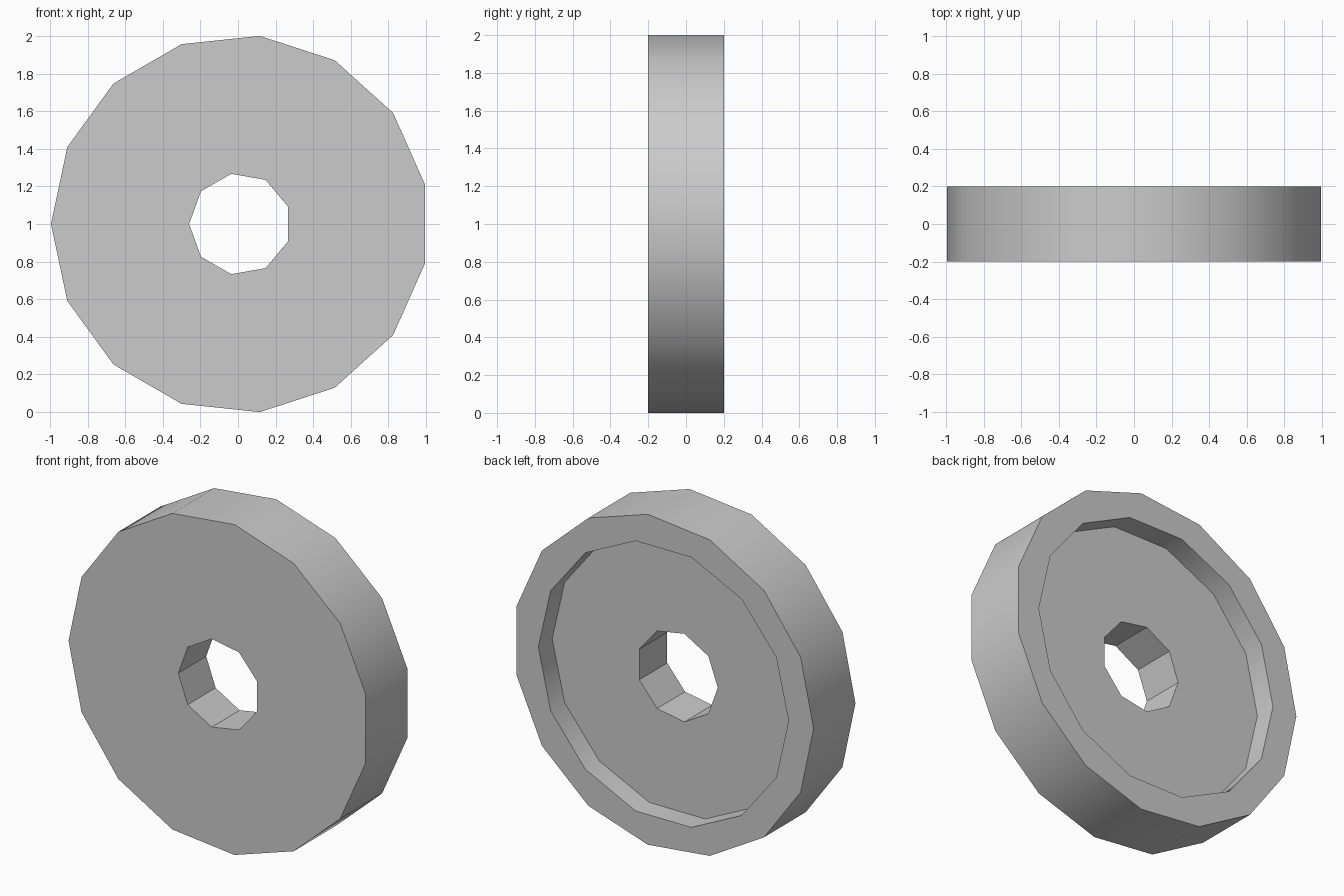
import bpy, bmesh, math

cube = bpy.data.objects.get("Cube")
if cube:
    bpy.data.objects.remove(cube, do_unlink=True)

FRONT, BACK = -0.2, 0.2
FLOOR = 0.067            # bottom of the recess in the back
CENTRE_X, CENTRE_Z = 0.011, 1.0

bm = bmesh.new()


def ring(sides, radius, y):
    """Closed polygon of edges around the axle, with one corner towards -x."""
    verts = []
    for i in range(sides):
        a = math.pi + math.tau * i / sides
        verts.append(bm.verts.new((CENTRE_X + radius * math.cos(a), y,
                                   CENTRE_Z + radius * math.sin(a))))
    for i in range(sides):
        bm.edges.new((verts[i - 1], verts[i]))
    return verts


def wall(a, b):
    """Side faces between two matching rings."""
    for i in range(len(a)):
        bm.faces.new((a[i - 1], a[i], b[i], b[i - 1]))


def washer(outer, inner):
    """Flat face between two rings in one plane."""
    loops = [bm.edges.get((r[i - 1], r[i])) for r in (outer, inner) for i in range(len(r))]
    bmesh.ops.triangle_fill(bm, edges=loops, use_beauty=True, use_dissolve=False)


# Tread, recess and axle hole rings
tread_front, tread_back = ring(15, 1.0055, FRONT), ring(15, 1.0055, BACK)
recess_rim, recess_floor = ring(14, 0.838, BACK), ring(14, 0.838, FLOOR)
hole_front, hole_back = ring(9, 0.271, FRONT), ring(9, 0.271, FLOOR)

wall(tread_front, tread_back)
wall(recess_rim, recess_floor)
wall(hole_front, hole_back)
washer(tread_front, hole_front)
washer(tread_back, recess_rim)
washer(recess_floor, hole_back)
bmesh.ops.recalc_face_normals(bm, faces=bm.faces[:])

mesh = bpy.data.meshes.new("wheel")
bm.to_mesh(mesh)
bm.free()
wheel = bpy.data.objects.new("wheel", mesh)
bpy.context.collection.objects.link(wheel)

# Single plain grey
grey = bpy.data.materials.new("light grey")
grey.use_nodes = True
colour = (0.6, 0.6, 0.6, 1)
grey.diffuse_color = colour
grey.node_tree.nodes["Principled BSDF"].inputs["Base Color"].default_value = colour
mesh.materials.append(grey)

# Smooth tread and recess wall, faceted axle hole
bpy.ops.object.select_all(action="DESELECT")
wheel.select_set(True)
bpy.context.view_layer.objects.active = wheel
bpy.ops.object.shade_smooth_by_angle(angle=math.radians(30))
